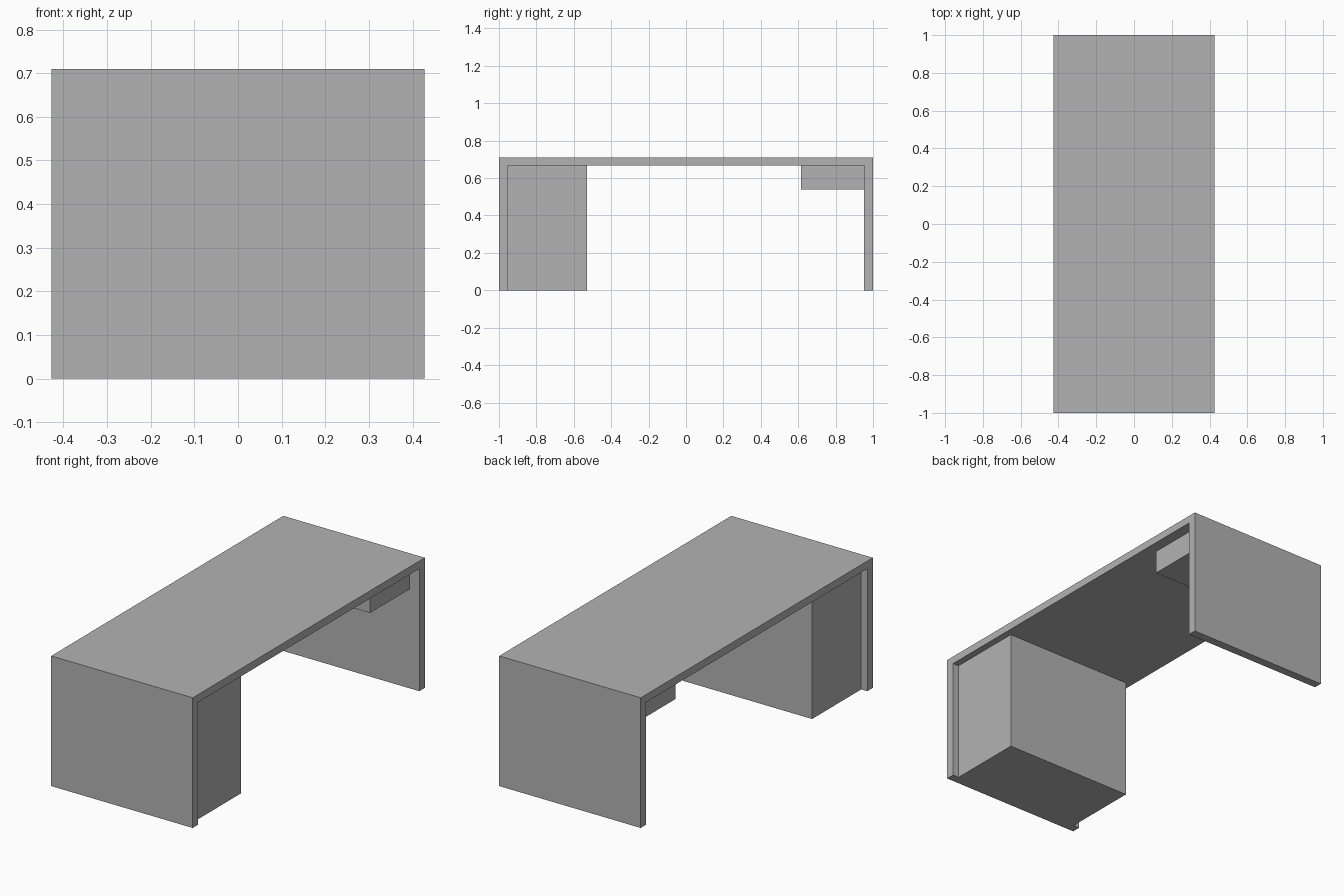
import bpy
import bmesh

cube = bpy.data.objects.get("Cube")
if cube:
    bpy.data.objects.remove(cube, do_unlink=True)

# Single matte grey for the whole desk
grey = bpy.data.materials.new("grey")
grey.use_nodes = True
color = (0.45, 0.45, 0.45, 1)
grey.diffuse_color = color
grey.node_tree.nodes["Principled BSDF"].inputs["Base Color"].default_value = color


def extrude_profile(name, profile, half_width):
    """Sweep a (y, z) outline along x, centred on x = 0."""
    bm = bmesh.new()
    face = bm.faces.new([bm.verts.new((-half_width, y, z)) for y, z in profile])
    swept = bmesh.ops.extrude_face_region(bm, geom=[face])["geom"]
    verts = [v for v in swept if isinstance(v, bmesh.types.BMVert)]
    bmesh.ops.translate(bm, verts=verts, vec=(2 * half_width, 0, 0))
    bmesh.ops.recalc_face_normals(bm, faces=bm.faces)
    mesh = bpy.data.meshes.new(name)
    bm.to_mesh(mesh)
    bm.free()
    mesh.materials.append(grey)
    obj = bpy.data.objects.new(name, mesh)
    bpy.context.collection.objects.link(obj)
    return obj


def rectangle(y0, y1, z0, z1):
    return [(y0, z0), (y1, z0), (y1, z1), (y0, z1)]


HEIGHT = 0.71
UNDERSIDE = 0.668
INNER = 0.953

# Desk top and two end panels as one continuous shell
extrude_profile("desk_shell", [
    (-1, 0), (-INNER, 0), (-INNER, UNDERSIDE), (INNER, UNDERSIDE),
    (INNER, 0), (1, 0), (1, HEIGHT), (-1, HEIGHT)], 0.427)

# Storage pedestal at one end, slightly recessed
extrude_profile("cabinet", rectangle(-INNER, -0.53, 0, UNDERSIDE), 0.39)

# Shallow drawer hung under the top at the other end
extrude_profile("drawer", rectangle(0.615, INNER, 0.54, UNDERSIDE), 0.367)
